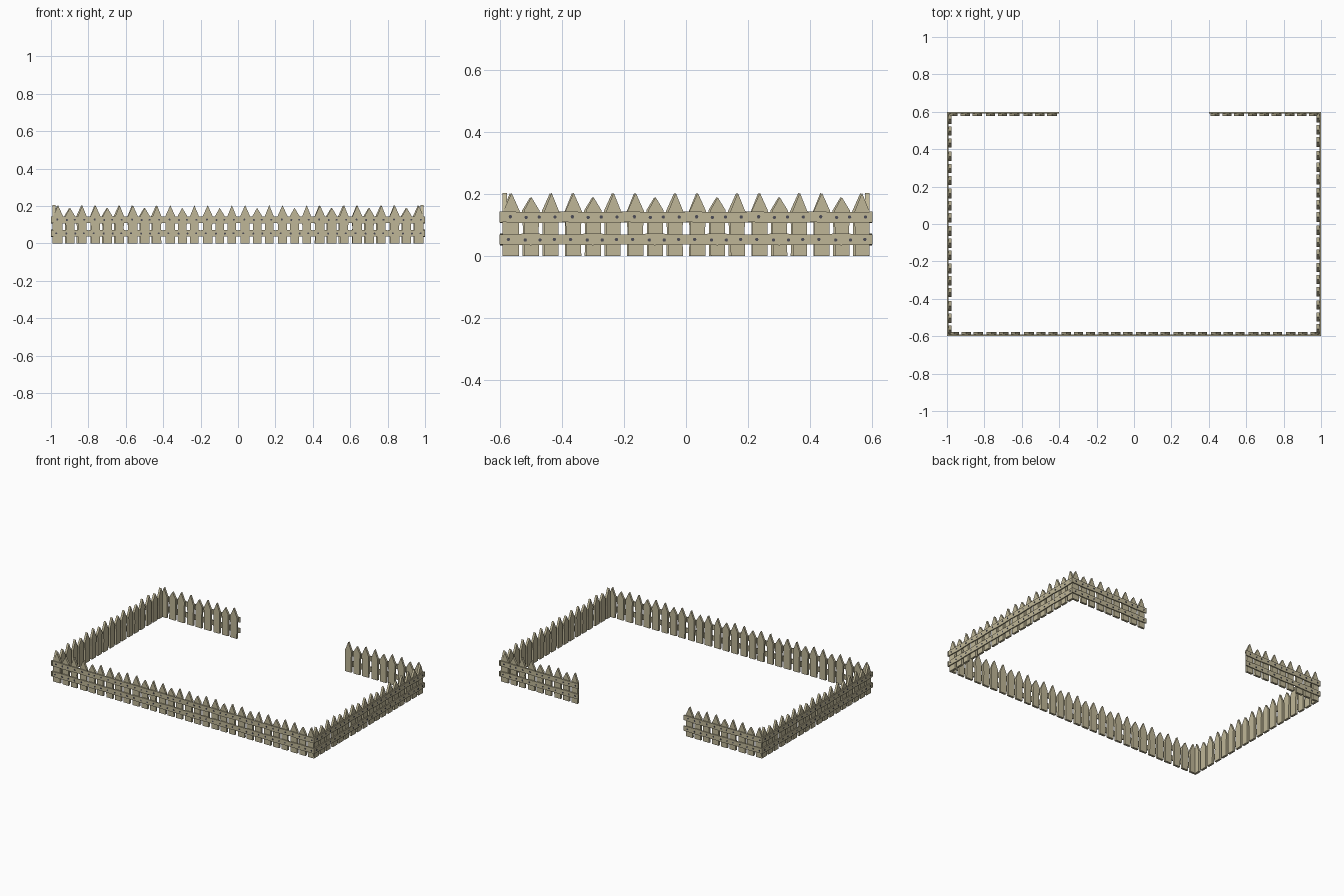
import bpy, bmesh, math
from mathutils import Matrix, Vector

if "Cube" in bpy.data.objects:
    bpy.data.objects.remove(bpy.data.objects["Cube"])


def material(name, rgb):
    m = bpy.data.materials.new(name)
    m.diffuse_color = (*rgb, 1)
    m.use_nodes = True
    m.node_tree.nodes["Principled BSDF"].inputs["Base Color"].default_value = m.diffuse_color
    return m


WOOD = material("weathered wood", (0.52, 0.47, 0.31))
IRON = material("dark iron", (0.07, 0.07, 0.09))

PANEL = 0.2                         # length of one repeating panel
RAIL_OUT, RAIL_IN, PICKET_IN = 0.0015, 0.0085, 0.0235   # depths from outer face


def prism(bm, outline, d0, d1, x0):
    """Extrude an (x, z) outline from depth d0 (outer) to d1 (inner)."""
    outer = [bm.verts.new((x0 + x, d0, z)) for x, z in outline]
    inner = [bm.verts.new((x0 + x, d1, z)) for x, z in outline]
    bm.faces.new(outer)
    bm.faces.new(inner[::-1])
    n = len(outline)
    for i in range(n):
        j = (i + 1) % n
        bm.faces.new((outer[j], outer[i], inner[i], inner[j]))


def picket(centre, width, shoulder, tip, lean):
    h = width / 2
    return [(centre - h * 0.93, 0), (centre + h * 0.93, 0),
            (centre + h * 0.9, 0.09), (centre + h, shoulder),
            (centre + lean, tip),
            (centre - h, shoulder), (centre - h * 0.95, 0.09)]


PICKETS = [picket(0.038, 0.053, 0.145, 0.204, 0.0),
           picket(0.103, 0.050, 0.147, 0.190, -0.001),
           picket(0.167, 0.049, 0.143, 0.204, 0.0)]
RAILS = [[(0, 0.037), (0.1, 0.035), (PANEL, 0.037),
          (PANEL, 0.070), (0.1, 0.073), (0, 0.070)],
         [(0, 0.110), (0.1, 0.106), (PANEL, 0.109),
          (PANEL, 0.143), (0.1, 0.142), (0, 0.144)]]
NAILS = [(0.028, 0.054), (0.082, 0.052), (0.130, 0.052), (0.176, 0.054),
         (0.034, 0.127), (0.085, 0.125), (0.127, 0.126), (0.178, 0.126)]


def nail(cx, cz, r=0.0058, sides=6):
    return [(cx + r * math.cos(k * math.tau / sides),
             cz + r * math.sin(k * math.tau / sides)) for k in range(sides)]


def part(name, outlines, d0, d1, panels, frame, mat):
    bm = bmesh.new()
    for p in range(panels):
        for o in outlines:
            prism(bm, o, d0, d1, p * PANEL)
    bmesh.ops.recalc_face_normals(bm, faces=bm.faces)
    me = bpy.data.meshes.new(name)
    bm.to_mesh(me)
    bm.free()
    me.materials.append(mat)
    ob = bpy.data.objects.new(name, me)
    ob.matrix_world = frame
    bpy.context.collection.objects.link(ob)


# Fence runs: left end as seen from outside, quarter turns, panel count
RUNS = [("front", (-1, -0.6), 0, 10),
        ("right", (1, -0.6), 1, 6),
        ("back_right", (1, 0.6), 2, 3),
        ("back_left", (-0.4, 0.6), 2, 3),
        ("left", (-1, 0.6), 3, 6)]

for side, (x, y), turns, count in RUNS:
    frame = Matrix.Translation(Vector((x, y, 0))) @ Matrix.Rotation(turns * math.pi / 2, 4, 'Z')
    part(side + "_pickets", PICKETS, RAIL_IN, PICKET_IN, count, frame, WOOD)
    part(side + "_rails", RAILS, RAIL_OUT, RAIL_IN, count, frame, WOOD)
    part(side + "_nails", [nail(*n) for n in NAILS], 0, RAIL_OUT + 0.001, count, frame, IRON)
